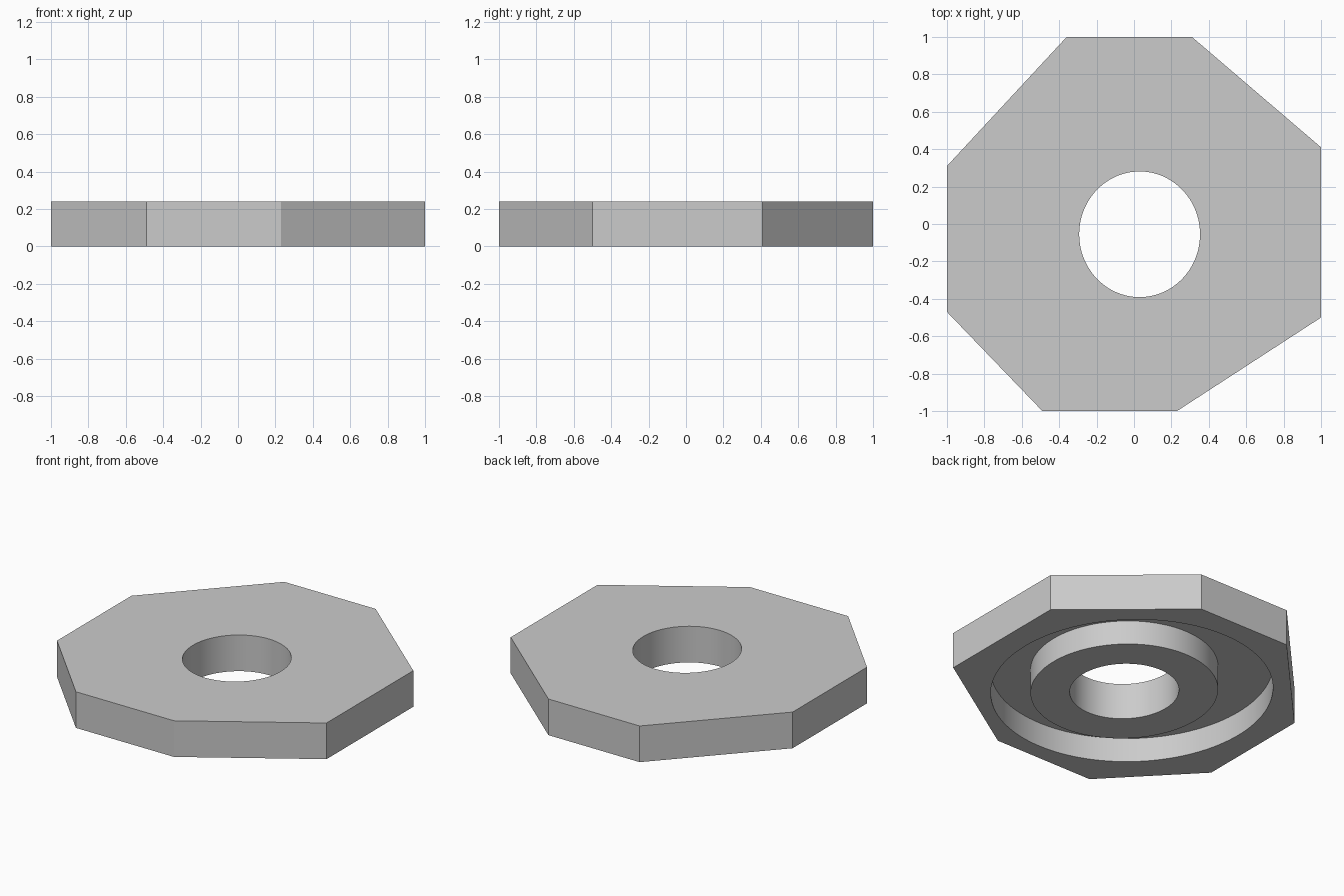
import bpy
import bmesh
import math

cube = bpy.data.objects.get("Cube")
if cube:
    bpy.data.objects.remove(cube, do_unlink=True)

HEIGHT = 0.24
FLOOR = 0.16       # depth of the underside groove
STRETCH = 1.04     # round features are slightly longer in y
SEGMENTS = 128

grey = bpy.data.materials.new("light grey")
grey.use_nodes = True
grey.diffuse_color = (0.6, 0.6, 0.6, 1)
grey.node_tree.nodes["Principled BSDF"].inputs["Base Color"].default_value = (0.6, 0.6, 0.6, 1)


def make_object(name, bm):
    bmesh.ops.recalc_face_normals(bm, faces=bm.faces)
    mesh = bpy.data.meshes.new(name)
    bm.to_mesh(mesh)
    bm.free()
    mesh.materials.append(grey)
    obj = bpy.data.objects.new(name, mesh)
    bpy.context.collection.objects.link(obj)
    return obj


def prism(name, outline, bottom, top):
    """Extrude a closed outline between two heights."""
    bm = bmesh.new()
    face = bm.faces.new([bm.verts.new((x, y, bottom)) for x, y in outline])
    result = bmesh.ops.extrude_face_region(bm, geom=[face])
    verts = [v for v in result["geom"] if isinstance(v, bmesh.types.BMVert)]
    bmesh.ops.translate(bm, verts=verts, vec=(0, 0, top - bottom))
    return make_object(name, bm)


def ellipse(cx, cy, radius):
    angles = [math.tau * i / SEGMENTS for i in range(SEGMENTS)]
    return [(cx + radius * math.cos(a), cy + radius * STRETCH * math.sin(a)) for a in angles]


def cut(target, cutter):
    """Subtract the cutter, bake the result and drop the cutter."""
    cutter.hide_render = True
    mod = target.modifiers.new("cut", 'BOOLEAN')
    mod.operation = 'DIFFERENCE'
    mod.solver = 'EXACT'
    mod.object = cutter
    bpy.context.view_layer.objects.active = target
    bpy.ops.object.modifier_apply(modifier=mod.name)
    bpy.data.objects.remove(cutter, do_unlink=True)


# Irregular eight-sided plate
outline = [(-0.36, 1), (-1, 0.31), (-1, -0.47), (-0.49, -1),
           (0.23, -1), (1, -0.5), (1, 0.41), (0.31, 1)]
plate = prism("octagonal_plate", outline, 0, HEIGHT)

# Underside groove: a wide disc with the off-centre boss left standing
groove = prism("groove_cutter", ellipse(0, -0.02, 0.835), -0.1, FLOOR)
boss = prism("boss_cutter", ellipse(0.03, -0.055, 0.555), -0.2, HEIGHT + 0.1)
cut(groove, boss)
cut(plate, groove)

# Round through hole
hole = prism("hole_cutter", ellipse(0.03, -0.055, 0.323), -0.1, HEIGHT + 0.1)
cut(plate, hole)

# Smooth round walls, sharp corners
bpy.ops.object.select_all(action='DESELECT')
plate.select_set(True)
bpy.context.view_layer.objects.active = plate
bpy.ops.object.shade_smooth_by_angle(angle=math.radians(20))
